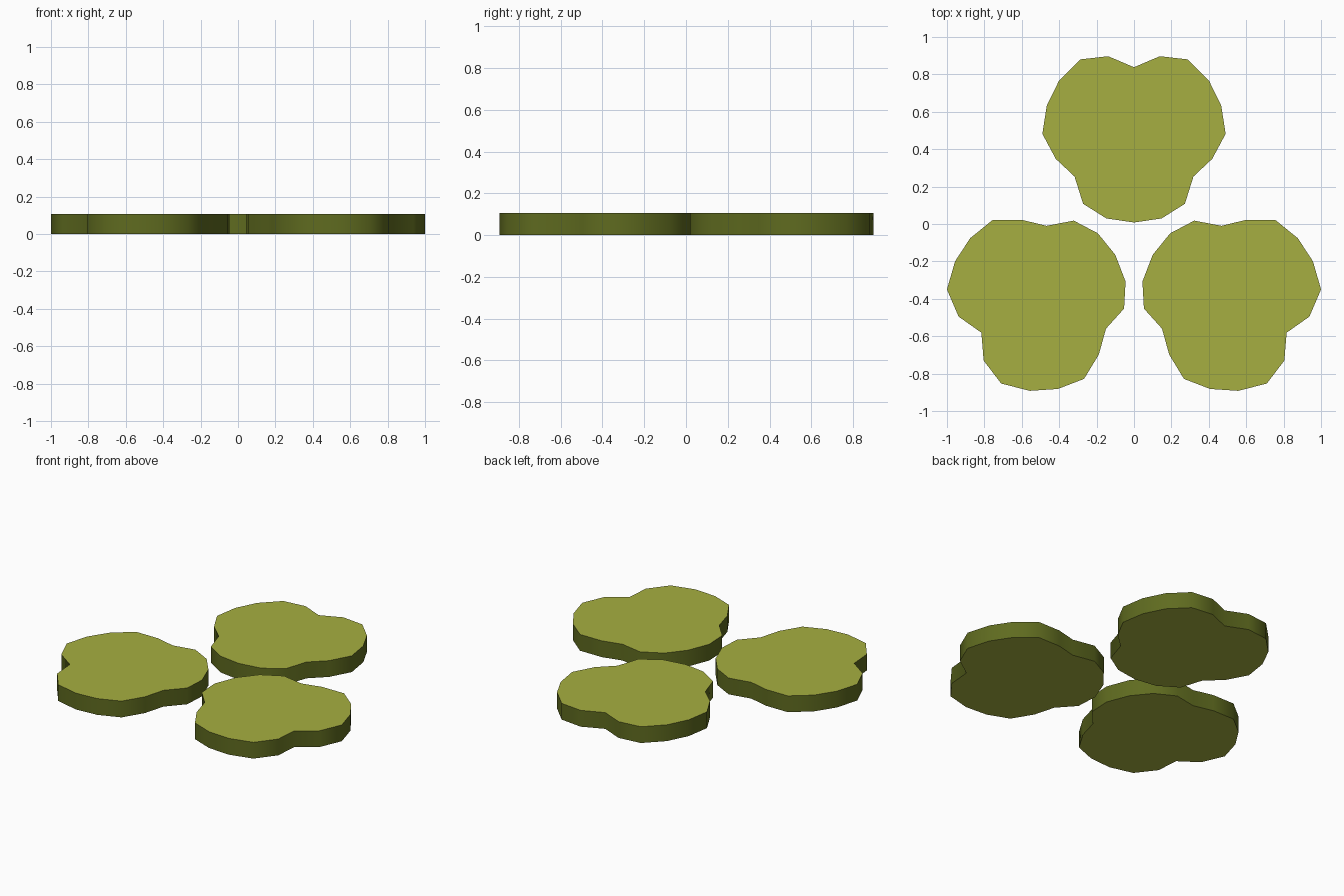
import bpy, bmesh, math

if "Cube" in bpy.data.objects:
    bpy.data.objects.remove(bpy.data.objects["Cube"])

HEIGHT = 0.107


def material(name, rgb):
    m = bpy.data.materials.new(name)
    m.diffuse_color = (*rgb, 1)
    m.use_nodes = True
    m.node_tree.nodes["Principled BSDF"].inputs["Base Color"].default_value = m.diffuse_color
    return m


light_green = material("light olive green", (0.38, 0.43, 0.052))
dark_green = material("dark olive green", (0.115, 0.147, 0.014))


def pad(name, outline):
    """Extrude a counter-clockwise outline into a flat leaf pad."""
    bm = bmesh.new()
    face = bm.faces.new([bm.verts.new((x, y, 0)) for x, y in outline])
    res = bmesh.ops.extrude_face_region(bm, geom=[face], use_keep_orig=True)
    for v in res["geom"]:
        if isinstance(v, bmesh.types.BMVert):
            v.co.z = HEIGHT
    bmesh.ops.recalc_face_normals(bm, faces=bm.faces)
    # dark rim, light top and bottom
    for f in bm.faces:
        f.smooth = True
        f.material_index = 1 if abs(f.normal.z) < 0.5 else 0
    # smooth rim, sharp at the top and bottom edges
    for e in bm.edges:
        e.smooth = e.calc_face_angle(0) < math.radians(80)
    me = bpy.data.meshes.new(name)
    bm.to_mesh(me)
    bm.free()
    me.materials.append(light_green)
    me.materials.append(dark_green)
    ob = bpy.data.objects.new(name, me)
    bpy.context.collection.objects.link(ob)


def mirror(points):
    return [(-x, y) for x, y in reversed(points)]


# back pad: symmetric, right half from the front tip to the rear notch
half = [(0, .008), (.148, .03), (.272, .108), (.318, .254), (.418, .348),
        (.49, .482), (.466, .635), (.4, .768), (.288, .88), (.138, .897), (0, .838)]
pad("back_leaf", half + mirror(half[1:-1]))

# front pads: right one and its mirror image
right = [(.045, -.308), (.053, -.452), (.15, -.56), (.188, -.698), (.267, -.828),
         (.407, -.882), (.557, -.892), (.71, -.853), (.804, -.73), (.816, -.581),
         (.938, -.495), (1, -.35), (.957, -.2), (.876, -.076), (.755, .022),
         (.598, .022), (.468, -.01), (.322, .018), (.193, -.05), (.1, -.165)]
pad("right_leaf", right)
pad("left_leaf", mirror(right))
